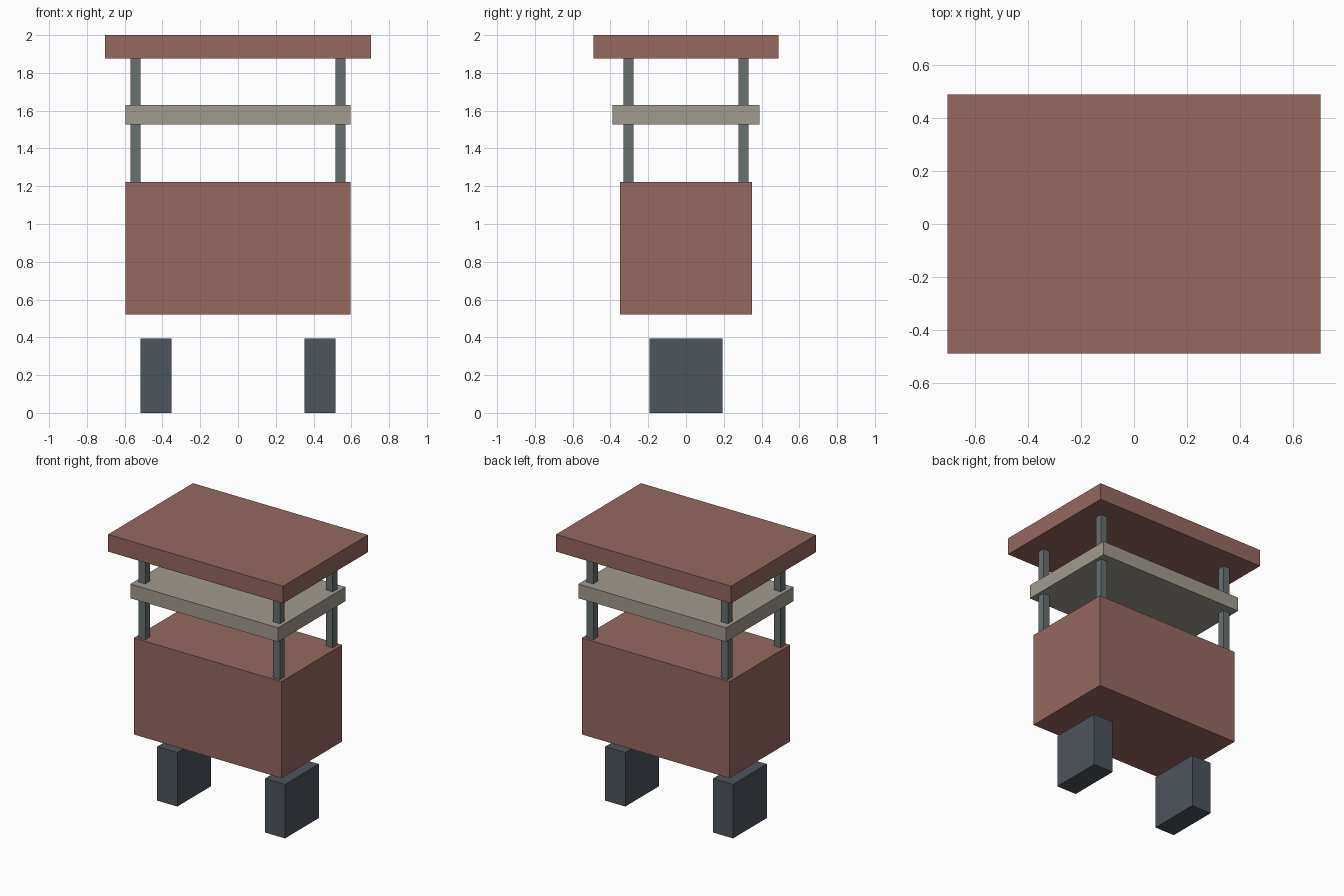
import bpy

if "Cube" in bpy.data.objects:
    bpy.data.objects.remove(bpy.data.objects["Cube"])


def material(name, rgb):
    m = bpy.data.materials.new(name)
    m.diffuse_color = (*rgb, 1)
    m.use_nodes = True
    m.node_tree.nodes["Principled BSDF"].inputs["Base Color"].default_value = m.diffuse_color
    return m


def box(name, center_xy, size_xy, z0, z1, mat):
    bpy.ops.mesh.primitive_cube_add(size=1, location=(*center_xy, (z0 + z1) / 2))
    ob = bpy.context.object
    ob.name = name
    ob.scale = (*size_xy, z1 - z0)
    bpy.ops.object.transform_apply(location=False, rotation=False, scale=True)
    ob.data.materials.append(mat)
    return ob


brick = material("brick_red", (0.305, 0.138, 0.117))
stone = material("stone", (0.352, 0.328, 0.275))
steel = material("steel", (0.136, 0.162, 0.162))
dark = material("dark_slate", (0.073, 0.089, 0.107))

# Main body, shelf slab and roof slab
box("body", (0, 0), (1.19, 0.70), 0.52, 1.223, brick)
box("shelf", (0, 0), (1.19, 0.778), 1.527, 1.63, stone)
box("roof", (0, 0), (1.41, 0.977), 1.875, 2.0, brick)

for sx, side in ((-1, "left"), (1, "right")):
    # Feet, separated from the body by a gap
    box(f"{side}_foot", (sx * 0.434, 0), (0.162, 0.389), 0, 0.393, dark)
    # Corner posts from the body through the shelf to the roof
    for sy, end in ((-1, "front"), (1, "back")):
        box(f"{end}_{side}_post", (sx * 0.5425, sy * 0.304), (0.054, 0.054), 1.223, 1.875, steel)
